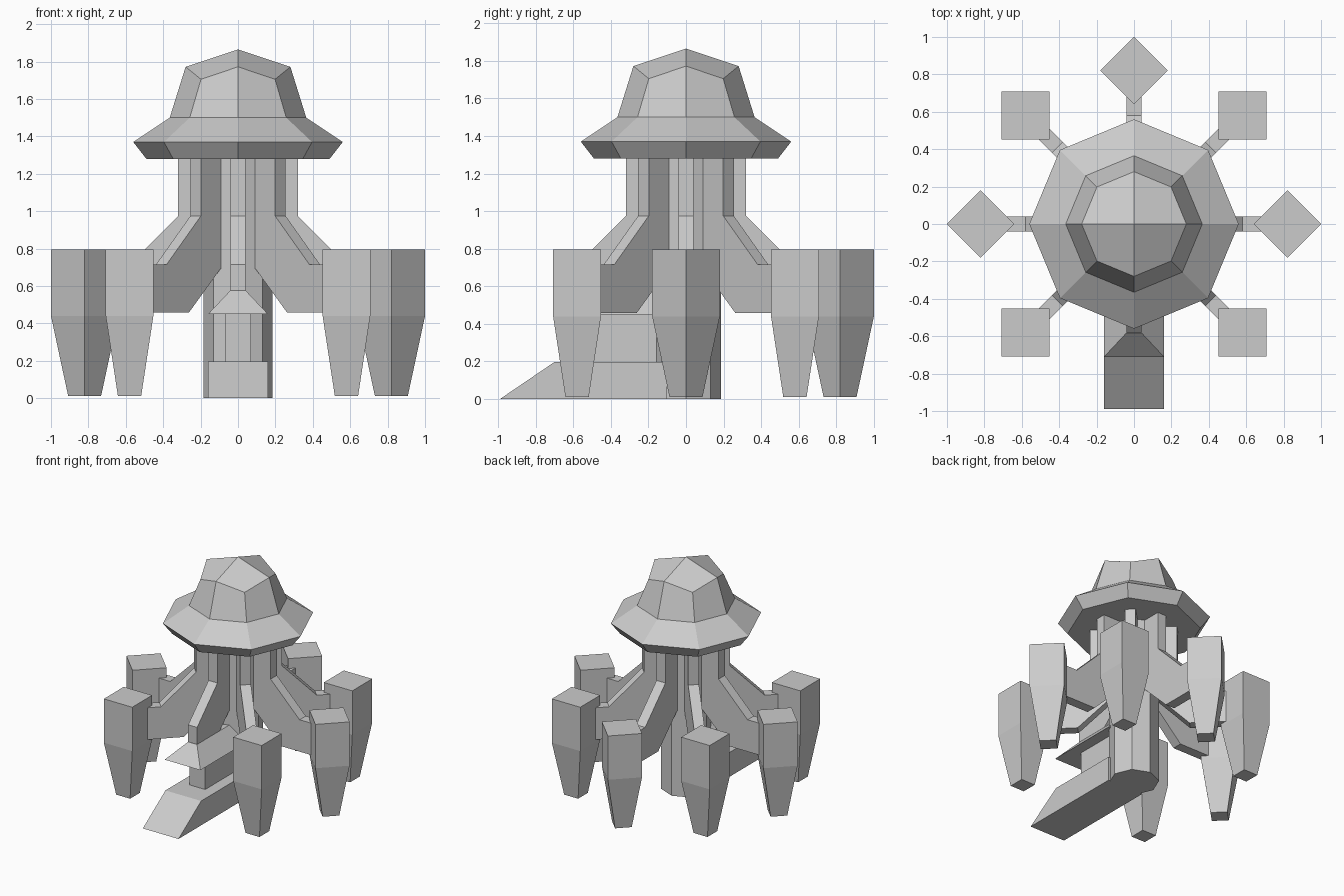
import bpy, bmesh
from math import cos, sin, pi

cube = bpy.data.objects.get("Cube")
if cube:
    bpy.data.objects.remove(cube, do_unlink=True)

grey = bpy.data.materials.new("plain_grey")
grey.use_nodes = True
grey.diffuse_color = (0.6, 0.6, 0.6, 1)
grey.node_tree.nodes["Principled BSDF"].inputs["Base Color"].default_value = (0.6, 0.6, 0.6, 1)


def finish(name, bm, angle=0):
    bmesh.ops.recalc_face_normals(bm, faces=bm.faces[:])
    mesh = bpy.data.meshes.new(name)
    bm.to_mesh(mesh)
    bm.free()
    mesh.materials.append(grey)
    obj = bpy.data.objects.new(name, mesh)
    obj.rotation_euler.z = angle
    bpy.context.collection.objects.link(obj)
    return obj


def ring(bm, sides, radius, z, offset=0):
    return [bm.verts.new((offset + radius * cos(2 * pi * i / sides),
                          radius * sin(2 * pi * i / sides), z)) for i in range(sides)]


def bridge(bm, a, b):
    n = len(a)
    for i in range(n):
        bm.faces.new((a[i], a[(i + 1) % n], b[(i + 1) % n], b[i]))


def stack(name, sides, levels, offset=0, angle=0):
    """Closed solid through rings given as (radius, z)."""
    bm = bmesh.new()
    rings = [ring(bm, sides, r, z, offset) for r, z in levels]
    for a, b in zip(rings, rings[1:]):
        bridge(bm, a, b)
    bm.faces.new(rings[0])
    bm.faces.new(rings[-1])
    return finish(name, bm, angle)


def slab(name, profile, half_width, angle=0):
    """Side profile of (distance, z) points, given thickness, pointing along +x."""
    bm = bmesh.new()
    a = [bm.verts.new((r, -half_width, z)) for r, z in profile]
    b = [bm.verts.new((r, half_width, z)) for r, z in profile]
    bridge(bm, a, b)
    bm.faces.new(a)
    bm.faces.new(b)
    return finish(name, bm, angle)


# Central column
stack("column", 8, [(0.185, 0), (0.185, 1.285)])

# Cap: flat underside, flared brim, faceted dome
bm = bmesh.new()
rings = [ring(bm, 8, r, z) for r, z in
         [(0.49, 1.28), (0.56, 1.37), (0.365, 1.5), (0.28, 1.772)]]
for v in rings[-1][1::2]:
    v.co.z = 1.705
for a, b in zip(rings, rings[1:]):
    bridge(bm, a, b)
bm.faces.new(rings[0])
apex = bm.verts.new((0, 0, 1.865))
top = rings[-1]
for i in range(0, 8, 2):
    bm.faces.new((apex, top[i], top[i + 1], top[(i + 2) % 8]))
finish("cap", bm)

# Eight bent arms, with a leg on all but the front one
FRONT = 6
for i in range(8):
    angle = i * pi / 4
    end = 0.58 if i == FRONT else 0.7
    arm = [(0.1, 1.283), (0.32, 1.283), (0.32, 0.975), (0.58, 0.715)]
    if i != FRONT:
        arm.append((end, 0.715))
    arm += [(end, 0.457), (0.412, 0.457), (0.174, 0.69), (0.1, 0.69)]
    slab("arm_%d" % i, arm, 0.04, angle)
    if i != FRONT:
        stack("leg_%d" % i, 4, [(0.088, 0.012), (0.18, 0.44), (0.18, 0.795)], 0.82, angle)

# Entrance: ramp with landing, narrow passage, hipped porch roof
front = -pi / 2
slab("ramp", [(0.1, 0), (0.99, 0), (0.7, 0.197), (0.1, 0.197)], 0.16, front)
slab("passage", [(0.1, 0.19), (0.52, 0.19), (0.52, 0.455), (0.1, 0.455)], 0.07, front)

bm = bmesh.new()
eave = [bm.verts.new(p + (0.45,)) for p in
        [(-0.16, -0.71), (0.16, -0.71), (0.16, -0.1), (-0.16, -0.1)]]
ridge = [bm.verts.new(p + (0.577,)) for p in
         [(-0.04, -0.582), (0.04, -0.582), (0.04, -0.1), (-0.04, -0.1)]]
bridge(bm, eave, ridge)
bm.faces.new(eave)
bm.faces.new(ridge)
finish("porch_roof", bm)
